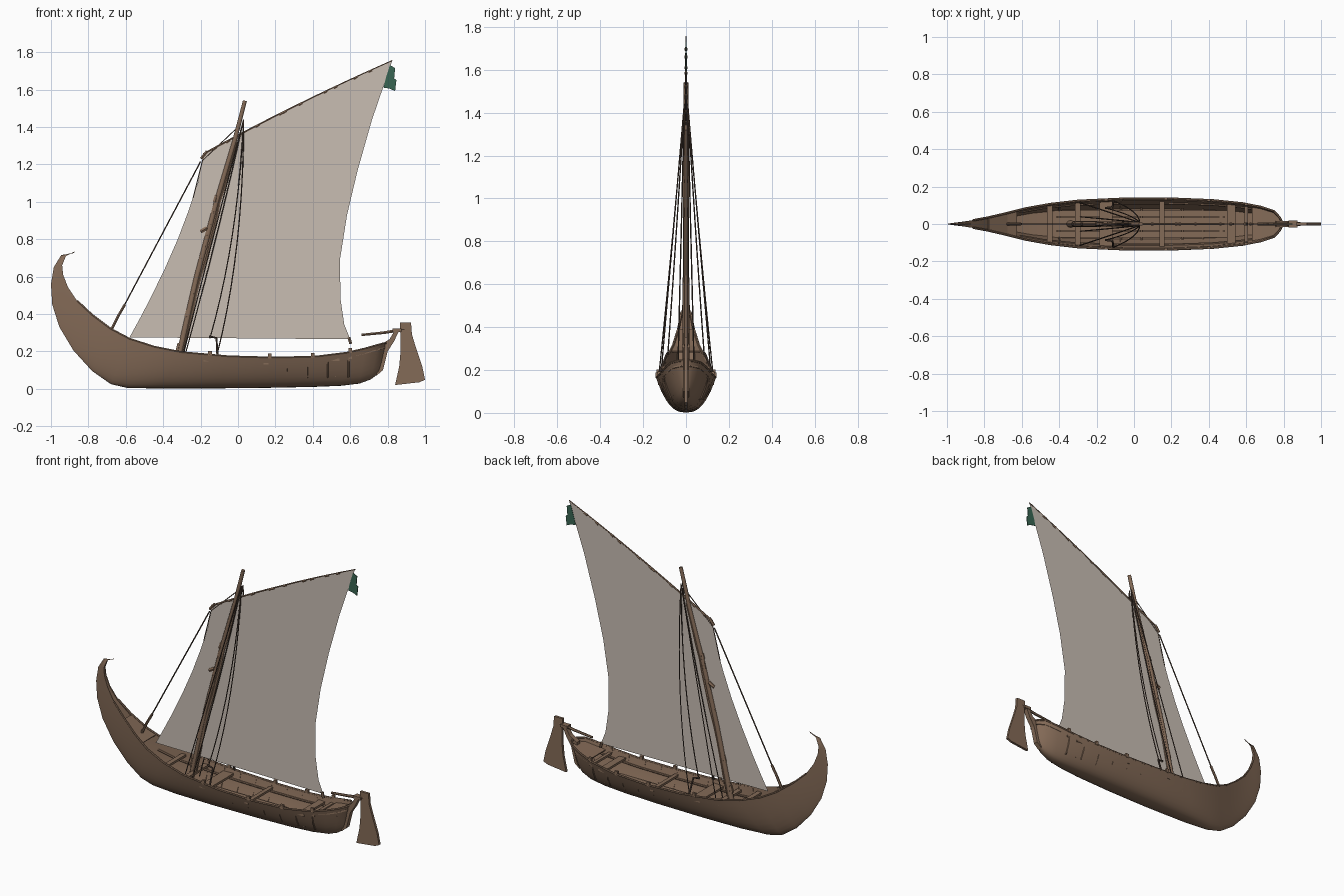
import bpy, bmesh, random
from mathutils import Vector

random.seed(4)
if "Cube" in bpy.data.objects:
    bpy.data.objects.remove(bpy.data.objects["Cube"])


def material(name, rgb):
    m = bpy.data.materials.new(name)
    m.use_nodes = True
    m.diffuse_color = (*rgb, 1)
    m.node_tree.nodes["Principled BSDF"].inputs["Base Color"].default_value = (*rgb, 1)
    return m


WOOD = material("brown wood", (0.23, 0.145, 0.095))
ROPE = material("dark rope", (0.09, 0.06, 0.045))
CLOTH = material("pale canvas", (0.58, 0.51, 0.45))
GREEN = material("green cloth", (0.04, 0.13, 0.085))


def finish(ob, smooth):
    if smooth:
        bpy.ops.object.select_all(action='DESELECT')
        ob.select_set(True)
        bpy.context.view_layer.objects.active = ob
        bpy.ops.object.shade_smooth_by_angle(angle=0.7)
    return ob


def add_mesh(name, bm, mat, smooth=False):
    bmesh.ops.recalc_face_normals(bm, faces=bm.faces)
    me = bpy.data.meshes.new(name)
    bm.to_mesh(me)
    bm.free()
    me.materials.append(mat)
    ob = bpy.data.objects.new(name, me)
    bpy.context.collection.objects.link(ob)
    return finish(ob, smooth)


def tube(name, points, radius, mat, end=1.0, sides=1):
    """Round bar through the points, tapering to `end` of its radius."""
    cu = bpy.data.curves.new(name, 'CURVE')
    cu.dimensions = '3D'
    cu.bevel_depth, cu.bevel_resolution, cu.use_fill_caps = radius, sides, True
    sp = cu.splines.new('POLY')
    sp.points.add(len(points) - 1)
    for i, p in enumerate(points):
        sp.points[i].co = (*p, 1)
        sp.points[i].radius = 1 + (end - 1) * i / (len(points) - 1)
    cu.materials.append(mat)
    ob = bpy.data.objects.new(name, cu)
    bpy.context.collection.objects.link(ob)
    bpy.ops.object.select_all(action='DESELECT')
    ob.select_set(True)
    bpy.context.view_layer.objects.active = ob
    bpy.ops.object.convert(target='MESH')
    return finish(bpy.context.object, True)


def box(name, center, size, mat=WOOD):
    bm = bmesh.new()
    bmesh.ops.create_cube(bm, size=1)
    for v in bm.verts:
        v.co = Vector(center) + Vector([a * b for a, b in zip(v.co, size)])
    return add_mesh(name, bm, mat)


def plate(name, outline, thick, mat):
    """Upright slab in the xz plane, centred on y = 0."""
    bm = bmesh.new()
    face = bm.faces.new([bm.verts.new((x, -thick / 2, z)) for x, z in outline])
    new = bmesh.ops.extrude_face_region(bm, geom=[face])["geom"]
    for v in new:
        if isinstance(v, bmesh.types.BMVert):
            v.co.y += thick
    return add_mesh(name, bm, mat)


def sag(a, b, drop, n=10):
    a, b = Vector(a), Vector(b)
    return [a.lerp(b, i / n) + Vector((drop, 0, -drop)) * (4 * i / n * (1 - i / n))
            for i in range(n + 1)]


# Hull stations: sheer x, sheer z, half beam, keel x, keel z
STATIONS = [
    (-.87, .735, .002, -.88, .725), (-.92, .71, .005, -.945, .715),
    (-.94, .66, .008, -.985, .65), (-.935, .61, .01, -1.0, .56),
    (-.91, .545, .013, -.993, .45), (-.86, .47, .021, -.955, .33),
    (-.78, .395, .036, -.88, .205), (-.68, .32, .06, -.78, .095),
    (-.58, .267, .086, -.68, .025), (-.45, .225, .11, -.59, .004),
    (-.3, .195, .128, -.42, .002), (-.05, .173, .14, -.15, .002),
    (.2, .166, .14, .15, .005), (.42, .172, .131, .4, .01),
    (.58, .192, .114, .55, .016), (.68, .215, .094, .65, .028),
    (.75, .235, .07, .71, .05), (.78, .243, .035, .75, .08), (.79, .245, .012, .765, .1)]


def hull_point(i, t, side=1, inset=1.0):
    """Point on station i, t running from keel (0) to sheer (1)."""
    xs, zs, b, xk, zk = STATIONS[i]
    power = min(.75, max(.38, .38 + (-.35 - xs) * .9))
    return Vector((xk + (xs - xk) * t, side * b * inset * t ** power, zk + (zs - zk) * t))


def sheer(x):
    """Height and half beam of the rim at x."""
    for a, b in zip(STATIONS[3:], STATIONS[4:]):
        if a[0] <= x <= b[0]:
            f = (x - a[0]) / (b[0] - a[0])
            return a[1] + (b[1] - a[1]) * f, a[2] + (b[2] - a[2]) * f


# Hull: closed rings running round the outside and the hollow inside
OUTER = [1, .85, .68, .5, .34, .2, .1, .04, .01]
bm = bmesh.new()
rings = []
for i in range(len(STATIONS)):
    floor = .96 if i < 7 else .7 if i == 7 else .3 if i < 16 else .8
    inner = [floor + (1 - floor) * u for u in (0, .33, .66, 1)]
    ring = [hull_point(i, t) for t in OUTER] + [hull_point(i, 0)]
    ring += [hull_point(i, t, -1) for t in reversed(OUTER)]
    ring += [hull_point(i, t, -1, .91) for t in reversed(inner)]
    ring += [hull_point(i, t, 1, .91) for t in inner]
    rings.append([bm.verts.new(p) for p in ring])
for r, s in zip(rings, rings[1:]):
    for j in range(len(r)):
        k = (j + 1) % len(r)
        bm.faces.new((r[j], r[k], s[k], s[j]))
bm.faces.new(rings[0])
bm.faces.new(rings[-1])
add_mesh("hull", bm, WOOD, True)

for side, word in ((1, "back"), (-1, "front")):
    # Rim rail, inner stringer and ribs
    tube(word + "_gunwale", [hull_point(i, 1, side, .97) for i in range(5, 19)], .006, WOOD)
    tube(word + "_stringer", [hull_point(i, .72, side, .9) for i in range(8, 17)], .006, WOOD)
    for n in range(10):
        x = -.4 + n * .11
        z, b = sheer(x)
        tube(f"{word}_rib_{n}", [(x, side * b * f, .05 + (z - .05) * g) for f, g in
                                 ((.2, .08), (.62, .1), (.8, .45), (.92, .95))], .005, WOOD)
    # Cleats on the rim
    for x in (-.15, .17, .4, .6):
        z, b = sheer(x)
        box(word + "_cleat", (x, side * b * .96, z + .008), (.02, .014, .026))
    # Floor boards
    for n, y in enumerate((.018, .056)):
        box(f"{word}_floor_board_{n}", (.05, side * y, .066), (.95, .034, .008))

# Cross benches
for x, width in ((-.45, .03), (-.3, .03), (-.15, .07), (.15, .025), (.52, .045), (.6, .02)):
    z, b = sheer(x)
    box("bench", (x, 0, z - .03), (width, b * 1.86, .014))


# End decks following the rim
def deck(name, x0, x1, drop):
    bm = bmesh.new()
    rows = []
    for n in range(7):
        x = x0 + (x1 - x0) * n / 6
        z, b = sheer(x)
        rows.append([bm.verts.new((x, y * b * .93, z - drop)) for y in (-1, 1)])
    for r, s in zip(rows, rows[1:]):
        bm.faces.new((r[0], r[1], s[1], s[0]))
    add_mesh(name, bm, WOOD).modifiers.new("thickness", 'SOLIDIFY').thickness = .008


deck("bow_deck", -.78, -.63, .012)
deck("stern_deck", .63, .785, .02)

# Stern post, rudder and tiller
plate("stern_post", [(.74, .07), (.775, .1), (.8, .2), (.835, .255), (.865, .32),
                     (.84, .315), (.81, .265), (.76, .235)], .03, WOOD)
plate("rudder_blade", [(.865, .355), (.925, .355), (.93, .29), (.948, .23), (.985, .12), (1, .048),
                       (.97, .035), (.84, .02), (.862, .12), (.87, .21), (.868, .29)], .016, WOOD)
tube("tiller", [(.66, 0, .288), (.78, 0, .3), (.89, 0, .318)], .007, WOOD, 1.4)
box("rudder_fitting", (.85, 0, .312), (.05, .036, .018))

# Mast with a lashed spar and bindings
mast = [Vector(p) for p in ((-.345, 0, .06), (-.31, 0, .2), (-.22, 0, .6), (-.115, 0, 1.0),
                            (-.02, 0, 1.32), (.037, 0, 1.54))]
tube("mast", mast, .018, WOOD, .62, 3)
spar = [mast[n // 4].lerp(mast[n // 4 + 1], n % 4 / 4) + Vector((random.uniform(.012, .022), 0, 0))
        for n in range(3, 17)]
tube("lashed_spar", spar, .014, WOOD, .6)
for n in range(14):
    p = mast[1].lerp(mast[3], n / 13) + Vector((random.uniform(-.014, .0), 0, 0))
    tube("mast_binding", [p, p + Vector((.008, 0, random.uniform(.025, .045)))], .015, WOOD, .8)
tube("mast_knob", [(-.2, 0, .84), (-.165, 0, .86)], .012, WOOD)

# Sail: luff and leech sampled at matching steps from yard to foot
luff = [(-.185, 1.255), (-.215, 1.1), (-.265, .95), (-.322, .8), (-.39, .645),
        (-.47, .48), (-.525, .375), (-.58, .275)]
leech = [(.825, 1.755), (.717, 1.44), (.64, 1.17), (.583, .93), (.545, .69),
         (.548, .48), (.568, .345), (.6, .265)]
COLS = 12
bm = bmesh.new()
grid = []
for r, (a, b) in enumerate(zip(luff, leech)):
    row = []
    for c in range(COLS + 1):
        f = c / COLS
        bow = .055 * f * (1 - f) * (1 - r / 7)
        row.append(bm.verts.new((a[0] + (b[0] - a[0]) * f, 0, a[1] + (b[1] - a[1]) * f + bow)))
    grid.append(row)
for r, s in zip(grid, grid[1:]):
    for c in range(COLS):
        bm.faces.new((r[c], r[c + 1], s[c + 1], s[c]))
yard = [v.co.copy() for v in grid[0]]
add_mesh("sail", bm, CLOTH)

# Yard with small lashings, then the flag
tube("yard", yard, .006, WOOD, .5)
for n in range(11):
    p = yard[n].lerp(yard[n + 1], random.random()) - Vector((0, 0, .004))
    tube("yard_lashing", [p, p + (yard[n + 1] - yard[n]) * .25], .008, WOOD, .7)
tube("yard_foot", [yard[0] + Vector((-.012, 0, -.025)), yard[0] + Vector((.02, 0, .015))], .009, WOOD)
plate("flag", [(.812, 1.73), (.84, 1.715), (.835, 1.66), (.847, 1.65), (.84, 1.592),
               (.81, 1.605), (.778, 1.61), (.79, 1.66)], .004, GREEN)

# Forestay with its tackle
tube("forestay", [(-.2, 0, 1.215), (-.68, 0, .31)], .004, ROPE)
tube("forestay_tackle", [(-.605, 0, .45), (-.64, 0, .39), (-.68, 0, .31)], .008, WOOD)
tube("luff_rope", [(-.01, 0, 1.39), (-.19, 0, 1.22), (-.24, 0, 1.02)], .003, ROPE)
# Sheet block at the sail corner
tube("sheet_block", [(.593, 0, .275), (.603, 0, .24)], .009, WOOD)

# Shrouds and halyards on both sides
for side in (1, -1):
    for x, y, z, drop in ((-.11, .125, .19, .035), (-.15, .085, .27, .03),
                          (-.29, .115, .2, .0), (-.3, .04, .12, .008)):
        tube("shroud", sag((.03, side * .008, 1.44), (x, side * y, z), drop), .0032, ROPE)
    tube("shroud_tackle", [(-.155, side * .085, .28), (-.115, side * .09, .272),
                           (-.11, side * .125, .18)], .006, ROPE)
